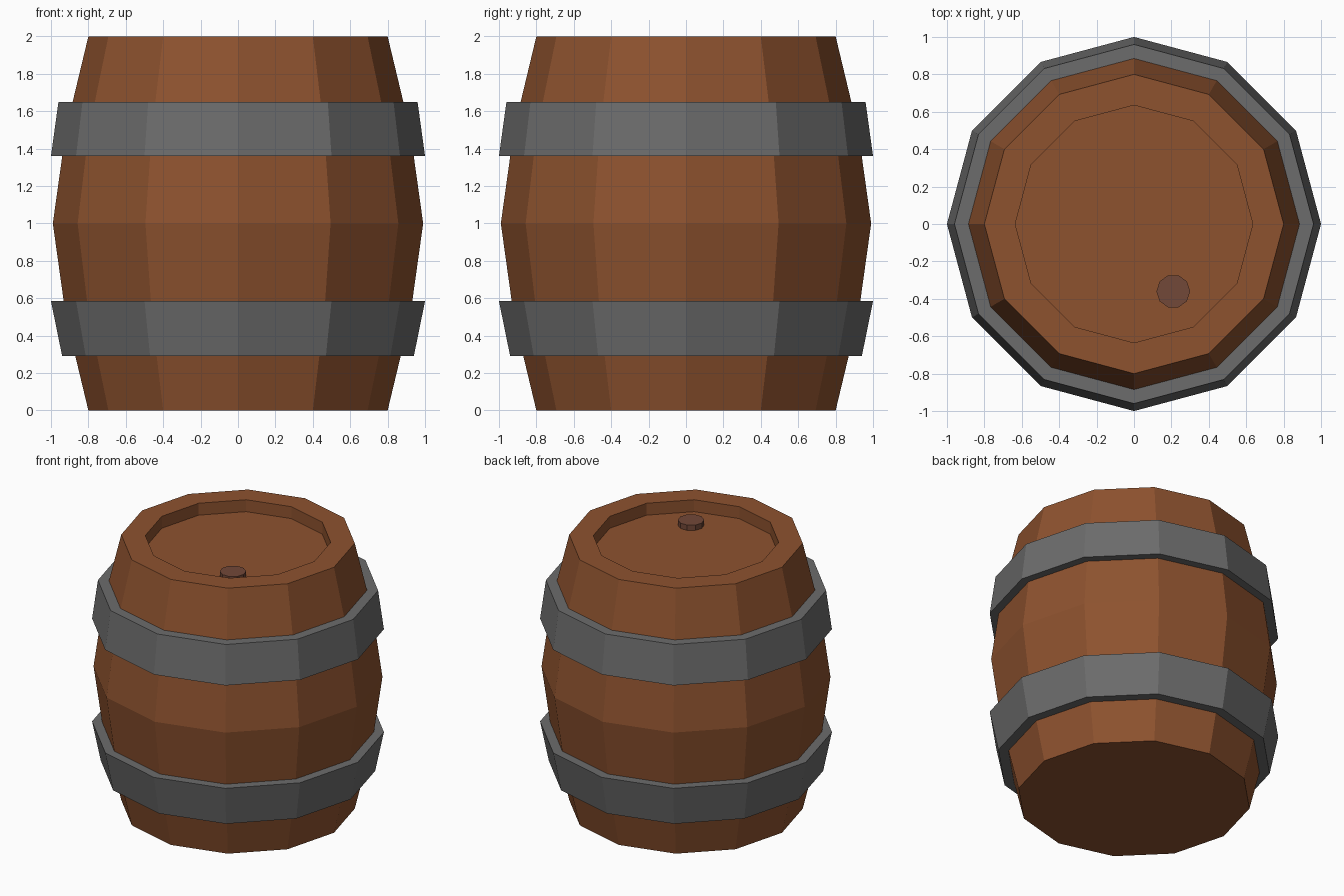
import bpy, bmesh
from math import cos, sin, pi

if "Cube" in bpy.data.objects:
    bpy.data.objects.remove(bpy.data.objects["Cube"])


def material(name, color):
    m = bpy.data.materials.new(name)
    m.diffuse_color = (*color, 1)
    m.use_nodes = True
    m.node_tree.nodes["Principled BSDF"].inputs["Base Color"].default_value = m.diffuse_color
    return m


def lathe(name, profile, mat, sides=12, closed=False, center=(0, 0)):
    """Revolve (radius, z) points; open profiles get flat end caps."""
    bm = bmesh.new()
    rings = [[bm.verts.new((center[0] + r * cos(2 * pi * i / sides),
                            center[1] + r * sin(2 * pi * i / sides), z))
              for i in range(sides)] for r, z in profile]
    pairs = list(zip(rings, rings[1:]))
    if closed:
        pairs.append((rings[-1], rings[0]))
    else:
        bm.faces.new(rings[0][::-1])
        bm.faces.new(rings[-1])
    for a, b in pairs:
        for i in range(sides):
            j = (i + 1) % sides
            bm.faces.new((a[i], a[j], b[j], b[i]))
    bmesh.ops.recalc_face_normals(bm, faces=bm.faces)
    mesh = bpy.data.meshes.new(name)
    bm.to_mesh(mesh)
    bm.free()
    mesh.materials.append(mat)
    obj = bpy.data.objects.new(name, mesh)
    bpy.context.collection.objects.link(obj)
    return obj


wood = material("wood", (0.27, 0.085, 0.028))
iron = material("iron", (0.15, 0.15, 0.15))
dark_wood = material("dark_wood", (0.17, 0.065, 0.04))

# Barrel body with bulging staves and a recessed lid
lathe("barrel_body", [(0.80, 0), (0.92, 0.5), (0.99, 1.0), (0.92, 1.5),
                      (0.80, 2.0), (0.635, 2.0), (0.635, 1.91)], wood)

# Hoops, mirrored about mid height
hoop = [(0.885, 1.65), (0.96, 1.65), (1.0, 1.36), (0.935, 1.36)]
lathe("upper_hoop", hoop, iron, closed=True)
lower = [(0.87, 0.29), (0.94, 0.29), (1.0, 0.585), (0.93, 0.585)]
lathe("lower_hoop", lower, iron, closed=True)

# Bung on the lid
lathe("bung", [(0.09, 1.905), (0.09, 1.95)], dark_wood, sides=10, center=(0.21, -0.36))
